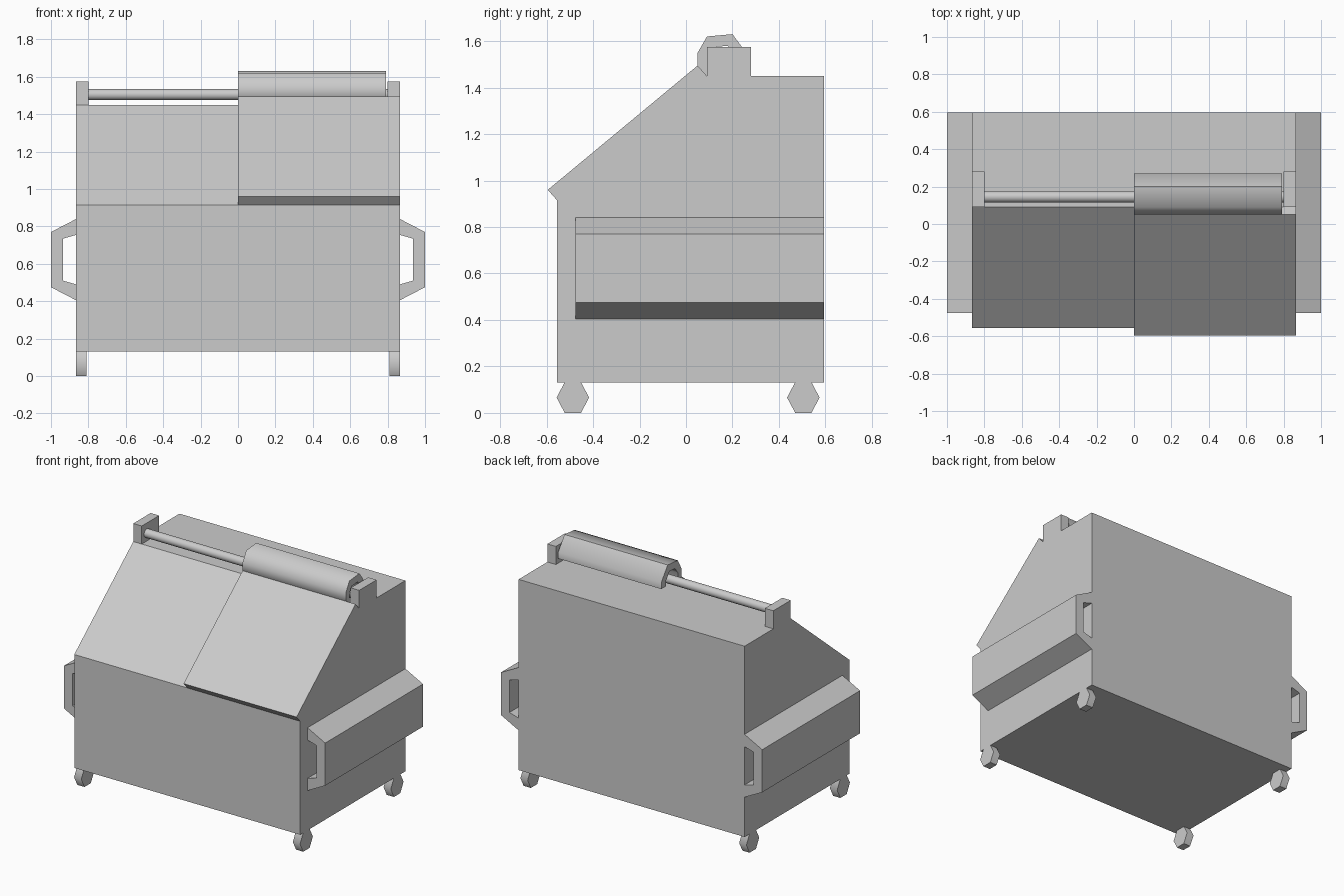
import bpy
import bmesh
import math

cube = bpy.data.objects.get("Cube")
if cube:
    bpy.data.objects.remove(cube, do_unlink=True)

# Painted steel, used on every part
steel = bpy.data.materials.new("grey_steel")
steel.use_nodes = True
GREY = (0.6, 0.6, 0.6, 1)
steel.diffuse_color = GREY
steel.node_tree.nodes["Principled BSDF"].inputs["Base Color"].default_value = GREY


def extrude(name, points, axis, start, end, smooth=0):
    """Extrude a closed profile: (y, z) along x, or (x, z) along y."""
    bm = bmesh.new()

    def place(p, d):
        return (d, p[0], p[1]) if axis == "x" else (p[0], d, p[1])

    face = bm.faces.new([bm.verts.new(place(p, start)) for p in points])
    grown = bmesh.ops.extrude_face_region(bm, geom=[face])["geom"]
    for v in grown:
        if isinstance(v, bmesh.types.BMVert):
            setattr(v.co, axis, end)
    bmesh.ops.recalc_face_normals(bm, faces=bm.faces[:])
    mesh = bpy.data.meshes.new(name)
    bm.to_mesh(mesh)
    bm.free()
    mesh.materials.append(steel)
    obj = bpy.data.objects.new(name, mesh)
    bpy.context.collection.objects.link(obj)
    if smooth:
        bpy.ops.object.select_all(action="DESELECT")
        obj.select_set(True)
        bpy.context.view_layer.objects.active = obj
        bpy.ops.object.shade_smooth_by_angle(angle=math.radians(smooth))
    return obj


def ring(y, z, ry, rz, sides):
    angles = [math.tau * i / sides for i in range(sides)]
    return [(y + ry * math.cos(a), z + rz * math.sin(a)) for a in angles]


HALF = 0.865
BACK = 0.595

# Bin body with sloped front
extrude("bin_body", [(-0.555, 0.13), (BACK, 0.13), (BACK, 1.45),
                     (0.09, 1.45), (-0.555, 0.915)], "x", -HALF, HALF)

# Lid plate over one half of the slope
extrude("lid", [(-0.555, 0.915), (0.09, 1.45), (0.05, 1.495),
                (-0.595, 0.96)], "x", 0, HALF)

# Curled lid hinge hooked over the bar
extrude("lid_hinge", [(0.05, 1.495), (0.05, 1.55), (0.09, 1.62), (0.2, 1.63),
                      (0.27, 1.535), (0.27, 1.49), (0.22, 1.49), (0.22, 1.525),
                      (0.18, 1.58), (0.12, 1.575), (0.09, 1.535), (0.09, 1.45)],
        "x", 0, 0.79, 58)

# Hinge bar
extrude("hinge_bar", ring(0.145, 1.505, 0.03, 0.03, 16), "x", -0.81, 0.81, 40)

for side, s in (("left", 1), ("right", -1)):
    # Bracket holding the bar
    extrude(side + "_bracket", [(0.09, 1.45), (0.28, 1.45), (0.28, 1.575),
                                (0.09, 1.575)], "x", s * 0.8, s * HALF)

    # Hollow fork sleeve on the side
    sleeve = [(HALF, 0.84), (1, 0.77), (1, 0.475), (HALF, 0.405),
              (HALF, 0.49), (0.935, 0.51), (0.935, 0.735), (HALF, 0.755)]
    extrude(side + "_fork_sleeve", [(s * x, z) for x, z in sleeve],
            "y", -0.475, BACK)

    # Six-sided wheels
    for end, y in (("front", -0.487), ("back", 0.505)):
        extrude(f"{end}_{side}_wheel", ring(y, 0.066, 0.07, 0.076, 6),
                "x", s * 0.81, s * HALF, 61)
